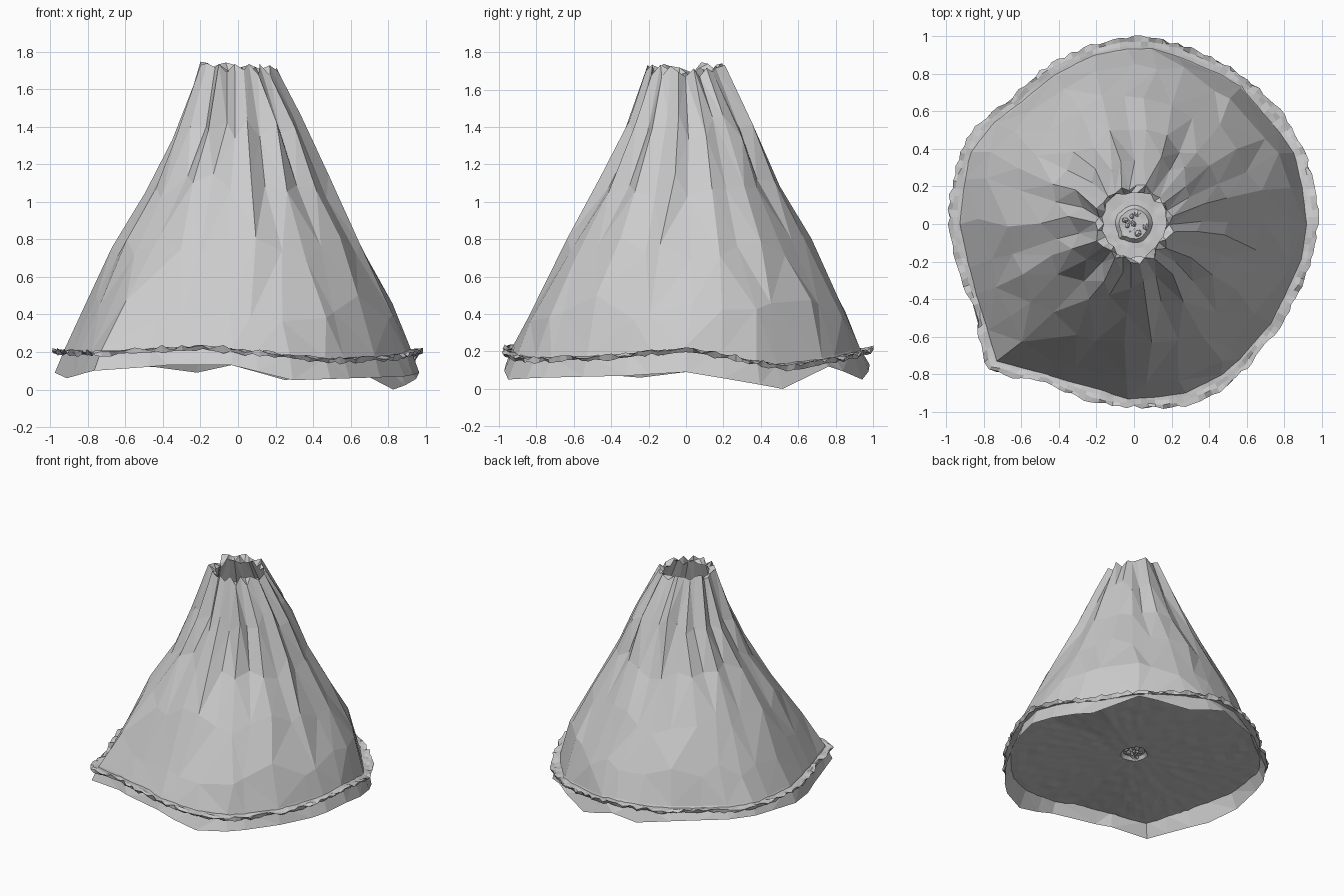
import bpy, bmesh, math, random
from mathutils import noise, Vector

if "Cube" in bpy.data.objects:
    bpy.data.objects.remove(bpy.data.objects["Cube"])

random.seed(7)

# (angle, value) outlines read around the base
PLAN = [(0, .98), (30, .99), (60, .98), (90, 1.0), (120, .96), (135, .94), (150, 1.0), (180, .99),
        (195, .96), (210, .97), (225, 1.1), (240, .97), (270, .98), (285, 1.01), (300, 1.0), (318, .95), (335, .95)]
FOOT = [(0, .09), (32, 0), (52, .12), (75, .05), (92, .13), (103, .09), (118, .12), (165, .12),
        (195, .06), (225, .1), (247, .13), (268, .13), (287, .05), (308, .06), (340, .07)]
LEDGE = [(0, .22), (32, .12), (60, .17), (90, .22), (130, .2), (180, .21), (225, .2), (258, .235), (300, .16), (335, .18)]
GULLIES = {0, 2, 5, 8, 10, 12, 14, 16, 19, 21, 24, 26, 28}


def around(table, deg):
    """Linear interpolation of a closed angular table."""
    deg %= 360
    pts = table + [(table[0][0] + 360, table[0][1])]
    for (a, u), (b, v) in zip(pts, pts[1:]):
        if a <= deg <= b:
            return u + (v - u) * (deg - a) / (b - a)
    return table[0][1]


def ring(bm, n, fn, shift=0):
    """Ring of n vertices; fn(i) gives angle in degrees, radius, height."""
    vs = []
    for i in range(n):
        a, r, z = fn(i)
        a = math.radians(a)
        vs.append(bm.verts.new((r * math.cos(a) + shift, r * math.sin(a) + shift, z)))
    return vs


def bridge(bm, lo, hi):
    n = len(lo)
    for i in range(n):
        j = (i + 1) % n
        bm.faces.new((lo[i], lo[j], hi[j], hi[i]))


def finish(bm, name):
    me = bpy.data.meshes.new(name)
    bm.to_mesh(me)
    bm.free()
    ob = bpy.data.objects.new(name, me)
    bpy.context.collection.objects.link(ob)
    return ob


# Mountain: open faceted cone, fluted by gullies that deepen toward the crater
N = 30
# height, radius, centre shift, gully depth
PROFILE = [(.43, .835, .01, .008), (.76, .665, .01, .018), (1.08, .48, .02, .03),
           (1.4, .335, .025, .035), (1.7, .205, .0, .02)]
bm = bmesh.new()
foot_angles = [i * 360 / N for i in range(N)]
for a, _ in FOOT + [(225, 0)]:
    foot_angles[round(a * N / 360) % N] = a
rings = [ring(bm, N, lambda i: (foot_angles[i], around(PLAN, foot_angles[i]) * .985, around(FOOT, foot_angles[i]))),
         ring(bm, N, lambda i: (foot_angles[i], around(PLAN, foot_angles[i]) * random.uniform(.925, .95),
                                around(LEDGE, foot_angles[i]) + .01))]
flute = [(-.8 if i in GULLIES else .35) + random.uniform(-.3, .3) for i in range(N)]
for k, (z, r, shift, depth) in enumerate(PROFILE):
    blend = max(0, .7 - .35 * k)

    def point(i):
        even = i * 360 / N
        a = foot_angles[i] + (even - foot_angles[i]) * min(1, k * .4) + random.uniform(-2.5, 2.5)
        rad = r * (1 + (around(PLAN, a) - .98) * blend) + flute[i] * depth + random.uniform(-.01, .01)
        jag = random.uniform(-.03, .055) if k == 4 else random.uniform(-.07, .07)
        return a, rad - (.45 * jag if k < 4 else 0), z + jag
    rings.append(ring(bm, N, point, shift))
for lo, hi in zip(rings, rings[1:]):
    bridge(bm, lo, hi)
# ragged crater lip turned slightly inward
lip = ring(bm, N, lambda i: (i * 360 / N, .172 + random.uniform(-.012, .015), 1.69 + random.uniform(-.03, .03)))
bridge(bm, rings[-1], lip)
bmesh.ops.triangulate(bm, faces=bm.faces[:])
finish(bm, "mountain")

# Ground sheet: thin rough disc across the cone, with a crumpled ledge outside
M = 160
STEPS = [.05, .08, .1, .13, .2, .28, .36, .44, .52, .6, .68, .75, .82, .88, .92, .95, .975, 1.0]
bm = bmesh.new()
rings = []
for s in STEPS:
    rim = max(0, (s - .94) / .06)
    core = .025 if s < .09 else 0

    def point(i):
        a = i * 360 / M
        r = s * around(PLAN, a) + random.uniform(-.014, .006) * rim
        z = .19 + (around(LEDGE, a) - .19) * s ** 2 + core
        p = Vector((r * math.cos(math.radians(a)), r * math.sin(math.radians(a)), 0))
        z += .007 * noise.noise(p * 14) + random.uniform(-.014, .014) * rim
        return a, r, z
    rings.append(ring(bm, M, point))
for lo, hi in zip(rings, rings[1:]):
    bridge(bm, lo, hi)
bm.faces.new(rings[0])
# crumpled edge of the ledge, hanging down a little
under = ring(bm, M, lambda i: (i * 360 / M, .985 * around(PLAN, i * 360 / M) + random.uniform(-.01, .01),
                               around(LEDGE, i * 360 / M) - .018 + random.uniform(-.012, .006)))
bridge(bm, rings[-1], under)
finish(bm, "ground_sheet")

# Vent stones: small rubble heaped at the centre
bm = bmesh.new()
for i in range(14):
    t, d = i * 2.4, .065 * math.sqrt(i / 14)
    c = Vector((d * math.cos(t), d * math.sin(t), .21 + random.uniform(-.015, .015)))
    got = bmesh.ops.create_icosphere(bm, subdivisions=1, radius=random.uniform(.014, .022))
    for v in got["verts"]:
        v.co = v.co * random.uniform(.75, 1.2) + c
finish(bm, "vent_stones")
